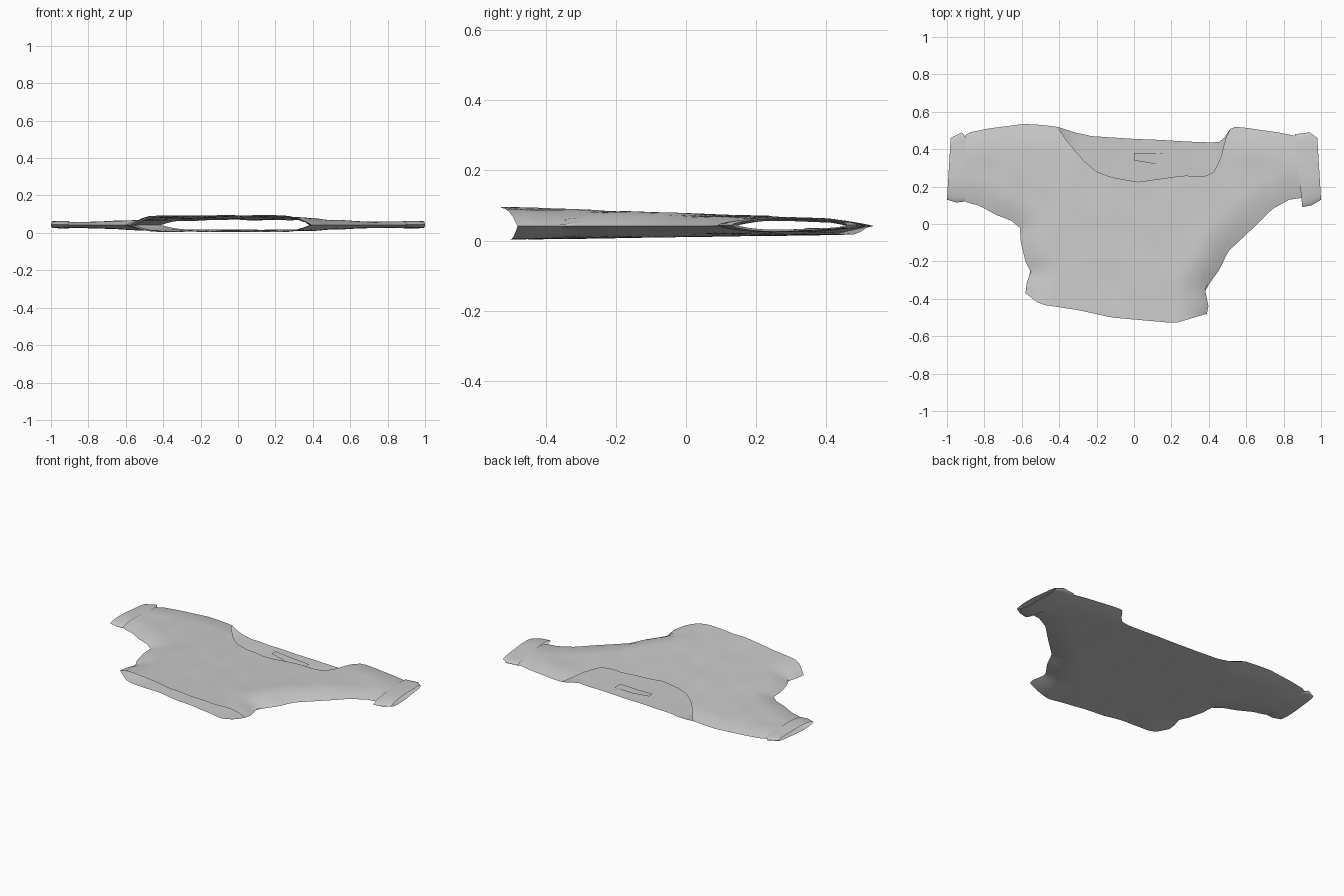
import bpy, bmesh, math
from mathutils import Vector, noise

cube = bpy.data.objects.get("Cube")
if cube:
    bpy.data.objects.remove(cube)

cloth = bpy.data.materials.new("light_grey_cloth")
cloth.use_nodes = True
GREY = (0.6, 0.6, 0.6, 1)
cloth.diffuse_color = GREY
cloth.node_tree.nodes["Principled BSDF"].inputs["Base Color"].default_value = GREY

# Outline sections, from the wearer's right (-x) to left (+x)
sleeve_low_r = [(-.92, .13), (-.88, .11), (-.83, .1), (-.74, .05), (-.66, .02), (-.61, -.02)]
side_r = [(-.61, -.02), (-.605, -.1), (-.58, -.2), (-.55, -.26), (-.575, -.32), (-.58, -.37)]
hem = [(-.58, -.37), (-.5, -.43), (-.3, -.46), (-.12, -.5), (.22, -.53), (.39, -.48)]
side_l = [(.39, -.48), (.4, -.45), (.38, -.35), (.46, -.24), (.5, -.15), (.66, 0)]
sleeve_low_l = [(.66, 0), (.74, .08), (.83, .13), (.9, .14)]
shoulder_r = [(-.92, .46), (-.88, .49), (-.78, .51), (-.59, .535)]
yoke_r = [(-.59, .535), (-.5, .53), (-.41, .52)]
yoke_l = [(.52, .52), (.6, .515), (.66, .505)]
shoulder_l = [(.66, .505), (.77, .49), (.89, .465)]

# Neck edges: start and end pieces belong to the side sections
scoop = [[(-.37, .46), (-.33, .41), (-.27, .34)],
         [(-.27, .34), (-.2, .28), (-.12, .25), (.02, .225), (.13, .24)],
         [(.13, .24), (.27, .26), (.36, .25), (.42, .27), (.46, .34), (.49, .46)]]
nape = [[(-.32, .49), (-.27, .48)],
        [(-.27, .48), (-.23, .47), (0, .455), (.13, .45)],
        [(.13, .45), (.3, .44), (.45, .435), (.48, .455)]]

closed = [sleeve_low_r + side_r[1:], side_l + sleeve_low_l[1:],
          shoulder_r + yoke_r[1:], yoke_l + shoulder_l[1:]]


def mix(a, b, t):
    return a + (b - a) * t


def resample(points, n):
    """Evenly spaced points along a polyline."""
    pts = [Vector(p) for p in points]
    lengths = [(b - a).length for a, b in zip(pts, pts[1:])]
    out = []
    for i in range(n + 1):
        s, k = sum(lengths) * i / n, 0
        while k < len(lengths) - 1 and s > lengths[k]:
            s -= lengths[k]
            k += 1
        out.append(pts[k].lerp(pts[k + 1], min(s / lengths[k], 1)))
    return out


def seam_distance(p):
    best = 9
    for line in closed:
        for a, b in zip(line, line[1:]):
            a, b = Vector(a), Vector(b)
            d = b - a
            t = max(0, min(1, (p - a).dot(d) / d.length_squared))
            best = min(best, (p - a - d * t).length)
    return best


def height(p, front):
    """Cloth height: pinched at the seams, open at hem, neck and cuffs."""
    v = max(0, min(1, (p.y + .52) / 1))
    s = max(0, min(1, (abs(p.x + .05) - .45) / .3))
    seam = .042
    if front:
        z = mix(mix(.094, .06, v), .06, s)
    else:
        z = mix(mix(.004, .018, v), .026, s)
    t = min(seam_distance(p) / .16, 1)
    fold = noise.noise(Vector((p.x * 9 + p.y * 3, p.y * 5, 0 if front else 4)))
    return mix(seam, z, t * (2 - t)) + (.005 if front else .003) * t * fold


def finish(bm, name):
    bmesh.ops.remove_doubles(bm, verts=bm.verts, dist=.0006)
    mesh = bpy.data.meshes.new(name)
    bm.to_mesh(mesh)
    bm.free()
    obj = bpy.data.objects.new(name, mesh)
    bpy.context.collection.objects.link(obj)
    mesh.materials.append(cloth)
    bpy.ops.object.select_all(action="DESELECT")
    obj.select_set(True)
    bpy.context.view_layer.objects.active = obj
    bpy.ops.object.shade_smooth_by_angle(angle=math.radians(50))
    return obj


def add_sheet(bm, rows, flip=False):
    grid = [[bm.verts.new(co) for co in row] for row in rows]
    for r0, r1 in zip(grid, grid[1:]):
        for i in range(len(r0) - 1):
            f = [r0[i], r0[i + 1], r1[i + 1], r1[i]]
            bm.faces.new(f[::-1] if flip else f)


# Shirt body with sleeves: a front and a back panel joined at the seams
bm = bmesh.new()
counts = (12, 14, 24, 14, 12)
for front, neck in ((True, scoop), (False, nape)):
    lows = [sleeve_low_r, side_r, hem, side_l, sleeve_low_l]
    tops = [shoulder_r, yoke_r + neck[0], neck[1], neck[2] + yoke_l, shoulder_l]
    low, top = [], []
    for k, n in enumerate(counts):
        edge = resample(lows[k], n)
        if k == 2 and not front:
            edge = [p + Vector((0, .05 * math.sin(math.pi * i / n))) for i, p in enumerate(edge)]
        low += edge[bool(k):]
        top += resample(tops[k], n)[bool(k):]
    rows = []
    for j in range(25):
        row = [a.lerp(b, j / 24) for a, b in zip(low, top)]
        rows.append([(p.x, p.y, height(p, front)) for p in row])
    add_sheet(bm, rows, not front)
finish(bm, "shirt_body")


# Turned-up sleeve cuffs: flattened rings, returning inside the sleeve
def cuff(name, sections, flip):
    rows = []
    for (xt, yt), (xb, yb), h in sections:
        row = []
        for i in range(25):
            a = math.tau * i / 24
            t = .5 + .5 * math.cos(a)
            bulge = math.sin(a) * (1 + .15 * math.cos(3 * a))
            row.append((mix(xb, xt, t), mix(yb, yt, t), .044 + h * bulge))
        rows.append(row)
    bm = bmesh.new()
    add_sheet(bm, rows, flip)
    finish(bm, name)


cuff("left_cuff", [((.86, .48), (.9, .09), .018), ((.94, .49), (.95, .1), .019),
                   ((.98, .46), (1, .13), .017), ((.9, .45), (.92, .15), .012)], True)
cuff("right_cuff", [((-.9, .465), (-.905, .12), .018), ((-.92, .49), (-.95, .115), .019),
                    ((-.98, .46), (-1, .13), .017), ((-.91, .45), (-.92, .14), .012)], False)

# Small tag inside the back of the neck
bm = bmesh.new()
add_sheet(bm, [[(0, .34, .036), (.12, .32, .024), (.25, .31, .022)],
               [(0, .38, .036), (.12, .38, .024), (.25, .37, .022)]])
finish(bm, "neck_tag")
